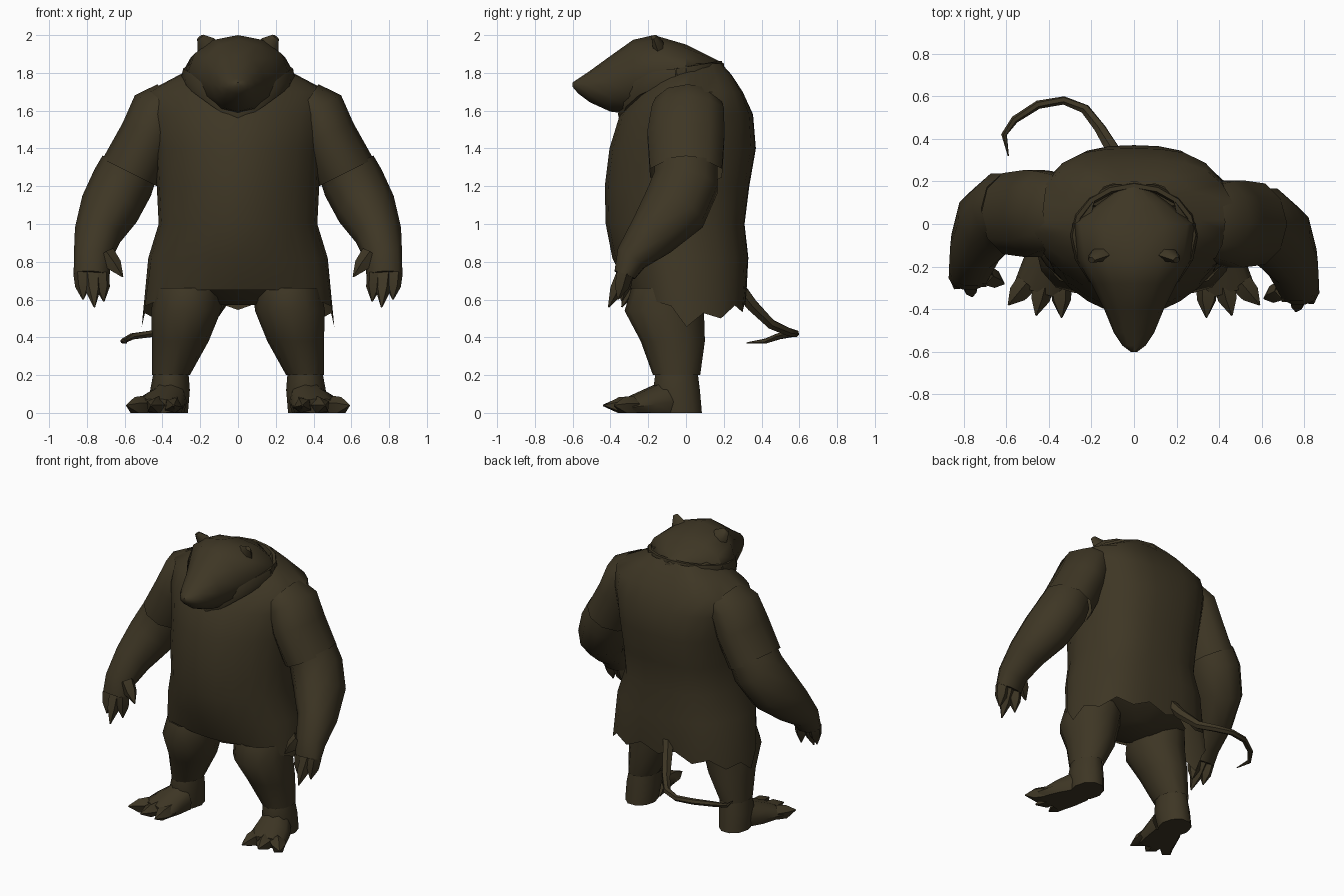
import bpy, bmesh, math
from mathutils import Vector

brown = bpy.data.materials.new("dark brown")
brown.diffuse_color = (0.048, 0.037, 0.018, 1)


def finish(name, bm):
    """Clean up, shade smooth with sharp creases, and link."""
    bmesh.ops.recalc_face_normals(bm, faces=bm.faces)
    for f in bm.faces:
        f.smooth = True
    for e in bm.edges:
        e.smooth = e.calc_face_angle(0) < math.radians(52)
    me = bpy.data.meshes.new(name)
    bm.to_mesh(me)
    bm.free()
    me.materials.append(brown)
    ob = bpy.data.objects.new(name, me)
    bpy.context.collection.objects.link(ob)
    return ob


def loft(name, rings, n=8, axis=None, ref=(0, 1, 0), side=1, dy=0, start=True, end=True, tweak=None):
    """Skin elliptical rings (x, y, z, a, b) along their path or a fixed axis."""
    bm = bmesh.new()
    pts = [Vector(r[:3]) for r in rings]
    rows = []
    for i, r in enumerate(rings):
        t = Vector(axis) if axis else pts[min(i + 1, len(pts) - 1)] - pts[max(i - 1, 0)]
        t.normalize()
        u = Vector(ref).cross(t).normalized()
        v = t.cross(u)
        row = []
        for k in range(n):
            a = 2 * math.pi * k / n
            p = pts[i] + u * r[3] * math.cos(a) + v * r[4] * math.sin(a)
            if tweak:
                p = tweak(p, i, k, a)
            row.append(bm.verts.new((p.x * side, p.y + dy, max(p.z, 0))))
        rows.append(row)
    for r0, r1 in zip(rows, rows[1:]):
        for k in range(n):
            bm.faces.new((r0[k], r0[(k + 1) % n], r1[(k + 1) % n], r1[k]))
    if start:
        bm.faces.new(rows[0])
    if end:
        bm.faces.new(rows[-1])
    return finish(name, bm)


def spike(name, base, tip, r, side, dy=0):
    """Claw or finger tapering to a point."""
    b, t = Vector(base), Vector(tip)
    m = b.lerp(t, 0.5)
    loft(name, [(*b, r, r), (*m, r * 0.85, r * 0.85), (*t, 0.004, 0.004)], 5,
         ref=(0.3, 0.8, 0.5), side=side, dy=dy, start=False)


# tunic: (z, half width, front y, back y); flat back, round belly, ragged hem
def shape_tunic(p, i, k, a):
    s = math.sin(a)
    if s > 0:
        p.y += 0.035 * math.sin(2 * a) ** 2      # squarer back
    elif i > 0:
        p.y += 0.02 * math.sin(2 * a) ** 2       # narrower belly
    if i == 0:
        p.z = 0.47 + (0.18 * min(1, -1.3 * s) if s < 0 else 0.09 * s)
        if s > -0.3:
            p.z += 0.035 if k % 2 else -0.015
    return p


tunic = [(0.6, 0.51, -0.31, 0.315), (0.82, 0.475, -0.39, 0.33), (1.0, 0.42, -0.425, 0.31),
         (1.2, 0.43, -0.43, 0.335), (1.4, 0.44, -0.405, 0.37), (1.58, 0.475, -0.35, 0.355),
         (1.70, 0.48, -0.26, 0.30), (1.79, 0.31, -0.2, 0.24), (1.85, 0.2, -0.1, 0.18)]
loft("tunic", [(0, (f + b) / 2, z, w, (b - f) / 2) for z, w, f, b in tunic], 24,
     axis=(0, 0, 1), start=False, end=False, tweak=shape_tunic)

# trouser seat under the tunic
loft("trouser_seat", [(0, -0.03, 0.57, 0.13, 0.15), (0, -0.02, 0.66, 0.39, 0.26)], 12,
     axis=(0, 0, 1), end=False)

# head: (y, top z, bottom z, half width) from nape to snout tip
head = [(0.2, 1.85, 1.8, 0.02), (0.1, 1.90, 1.73, 0.16), (0.0, 1.95, 1.67, 0.29),
        (-0.17, 2.0, 1.61, 0.265), (-0.28, 1.975, 1.58, 0.20), (-0.40, 1.89, 1.595, 0.14),
        (-0.51, 1.81, 1.645, 0.095), (-0.57, 1.77, 1.69, 0.055), (-0.6, 1.75, 1.725, 0.015)]
loft("head", [(0, y, (t + b) / 2, w, (t - b) / 2) for y, t, b, w in head], 12,
     axis=(0, -1, 0), ref=(0, 0, 1))

# collar: flat band, dipping to a V on the chest
collar = []
for k in range(17):
    a = 2 * math.pi * k / 16
    s, v = math.sin(a), 1 - abs(math.cos(a))
    y, z = (-0.05 + 0.29 * s, 1.78 - 0.20 * v) if s < 0 else (-0.05 + 0.23 * s, 1.78 + 0.04 * s)
    collar.append((0.28 * math.cos(a), y, z, 0.02, 0.05))
loft("collar", collar, 6, ref=(0, 0, 1), start=False, end=False)

# tail: curls round to the left
tail = [(-0.06, 0.28, 0.66, 0.04), (-0.10, 0.35, 0.57, 0.035), (-0.16, 0.45, 0.47, 0.028),
        (-0.23, 0.54, 0.43, 0.024), (-0.33, 0.58, 0.42, 0.02), (-0.45, 0.56, 0.42, 0.02),
        (-0.56, 0.49, 0.405, 0.018), (-0.61, 0.42, 0.38, 0.014), (-0.59, 0.32, 0.37, 0.003)]
loft("tail", [(*p, p[3]) for p in tail], 6, ref=(0.3, 0.2, 1))

for side, word in ((1, "right"), (-1, "left")):
    dy = 0 if side > 0 else 0.07   # the left arm sits further back

    # ear
    loft("ear_" + word, [(0.14, -0.14, 1.91, 0.06, 0.04), (0.17, -0.15, 1.95, 0.055, 0.03),
                         (0.20, -0.17, 1.99, 0.02, 0.015)], 6, side=side, start=False)

    # sleeve with an open cuff, and the arm below it
    loft("sleeve_" + word, [(0.36, 0.01, 1.64, 0.12, 0.18), (0.42, 0.01, 1.60, 0.15, 0.20),
                            (0.47, 0.0, 1.47, 0.155, 0.215), (0.57, 0.0, 1.27, 0.165, 0.20)],
         10, side=side, dy=dy * 0.7, start=False, end=False)
    loft("arm_" + word, [(0.575, 0.0, 1.30, 0.155, 0.175), (0.61, 0.0, 1.22, 0.165, 0.18),
                         (0.68, -0.06, 1.08, 0.16, 0.18), (0.745, -0.18, 0.94, 0.125, 0.135),
                         (0.77, -0.29, 0.82, 0.10, 0.09), (0.775, -0.325, 0.73, 0.095, 0.06)],
         10, side=side, dy=dy, start=False)

    # thumb and fingers
    spike("thumb_" + word, (0.70, -0.31, 0.84), (0.61, -0.35, 0.72), 0.05, side, dy)
    for i, (x, y, z) in enumerate(((0.71, -0.34, 0.59), (0.76, -0.41, 0.56), (0.82, -0.36, 0.60))):
        spike("finger_%s_%d" % (word, i), (0.725 + 0.05 * i, -0.325, 0.74), (x, y, z),
              0.048, side, dy)

    # trouser leg, ankle and foot
    loft("leg_" + word, [(0.26, -0.09, 0.66, 0.18, 0.20),
                         (0.275, -0.115, 0.54, 0.185, 0.21), (0.305, -0.07, 0.38, 0.15, 0.17),
                         (0.355, -0.05, 0.20, 0.10, 0.125)],
         12, axis=(0, 0, -1), side=side, start=False, end=False)
    loft("ankle_" + word, [(0.355, -0.05, 0.21, 0.093, 0.118), (0.36, -0.05, 0.12, 0.105, 0.13),
                           (0.365, -0.03, 0.0, 0.10, 0.12)], 10, axis=(0, 0, -1), side=side,
         start=False)
    loft("foot_" + word, [(0.365, -0.1, 0.06, 0.10, 0.115),
                          (0.40, -0.2, 0.045, 0.125, 0.085), (0.435, -0.32, 0.03, 0.135, 0.045)],
         10, ref=(0, 0, 1), side=side, start=False)
    for i, (x, y) in enumerate(((0.34, -0.44), (0.46, -0.43), (0.59, -0.38))):
        spike("toe_%s_%d" % (word, i), (0.345 + 0.08 * i, -0.28, 0.035), (x, y, 0.04),
              0.055, side)
